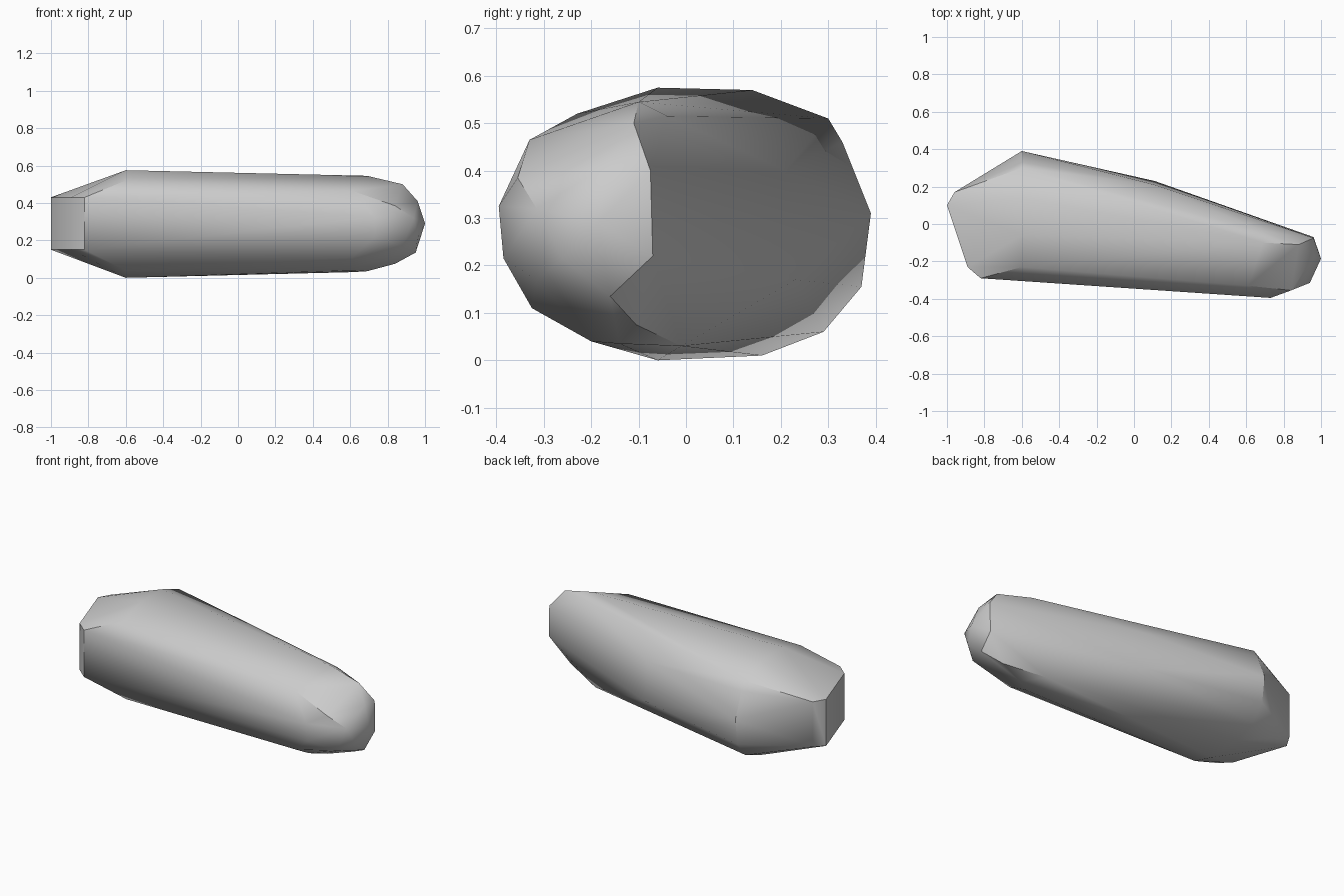
import bpy
import bmesh

# Remove the default cube
default_cube = bpy.data.objects.get("Cube")
if default_cube is not None:
    bpy.data.objects.remove(default_cube, do_unlink=True)


def make_material(name, colour):
    """Plain single-colour material."""
    material = bpy.data.materials.new(name)
    material.use_nodes = True
    material.diffuse_color = colour
    shader = material.node_tree.nodes["Principled BSDF"]
    shader.inputs["Base Color"].default_value = colour
    return material


def station(x, profile):
    """Place a (y, z) cross-section profile at one position along the body."""
    return [(x, y, z) for y, z in profile]


def upright_edge(x, y, low, high):
    """Two points, one above the other."""
    return [(x, y, low), (x, y, high)]


def skin_object(name, points, material):
    """Stretch a faceted convex skin over the cross-sections."""
    mesh = bpy.data.meshes.new(name)
    bm = bmesh.new()
    for point in points:
        bm.verts.new(point)
    result = bmesh.ops.convex_hull(bm, input=bm.verts[:])
    loose = set(result["geom_interior"]) | set(result["geom_unused"])
    loose = [item for item in loose if isinstance(item, bmesh.types.BMVert)]
    bmesh.ops.delete(bm, geom=loose, context="VERTS")
    bmesh.ops.recalc_face_normals(bm, faces=bm.faces[:])
    bm.to_mesh(mesh)
    bm.free()
    mesh.materials.append(material)

    skin = bpy.data.objects.new(name, mesh)
    bpy.context.collection.objects.link(skin)
    bpy.ops.object.select_all(action="DESELECT")
    skin.select_set(True)
    bpy.context.view_layer.objects.active = skin
    bpy.ops.object.shade_smooth_by_angle(angle=0.6)
    return skin


# Blunt wide end: a chisel of upright edges
points = upright_edge(-1, .1, .15, .43)
points += upright_edge(-.96, .17, .16, .43)
points += upright_edge(-.89, -.23, .15, .43)
points += upright_edge(-.82, -.29, .15, .43)

# Widest cross-section
points += station(-.6, [
    (.39, .31), (.33, .46), (.3, .51), (.14, .57), (-.06, .575), (-.23, .52),
    (-.2, .04), (-.06, 0), (.16, .01), (.29, .06), (.37, .155)])

# Shallow ridge halfway along the back
points += station(.11, [(.23, .17), (.21, .4)])

# Narrow cross-section before the tip
points += station(.61, [(-.33, .465), (-.325, .11), (-.2, .04), (-.01, .03)])
points += station(.69, [(-.1, .545), (-.04, .515), (-.14, .035)])
points += station(.73, [(-.395, .325), (-.385, .215)])

# Rounded tip
points += station(.84, [(-.355, .385), (-.105, .075)])
points += station(.88, [(-.11, .5), (-.315, .17)])
points += station(.96, [(-.17, .41), (-.26, .215), (-.075, .4), (-.07, .22)])
points += [(.94, -.315, .32), (.95, -.16, .135), (1, -.185, .29)]

grey = make_material("plain grey", (.6, .6, .6, 1))
skin_object("tapered_body", points, grey)
